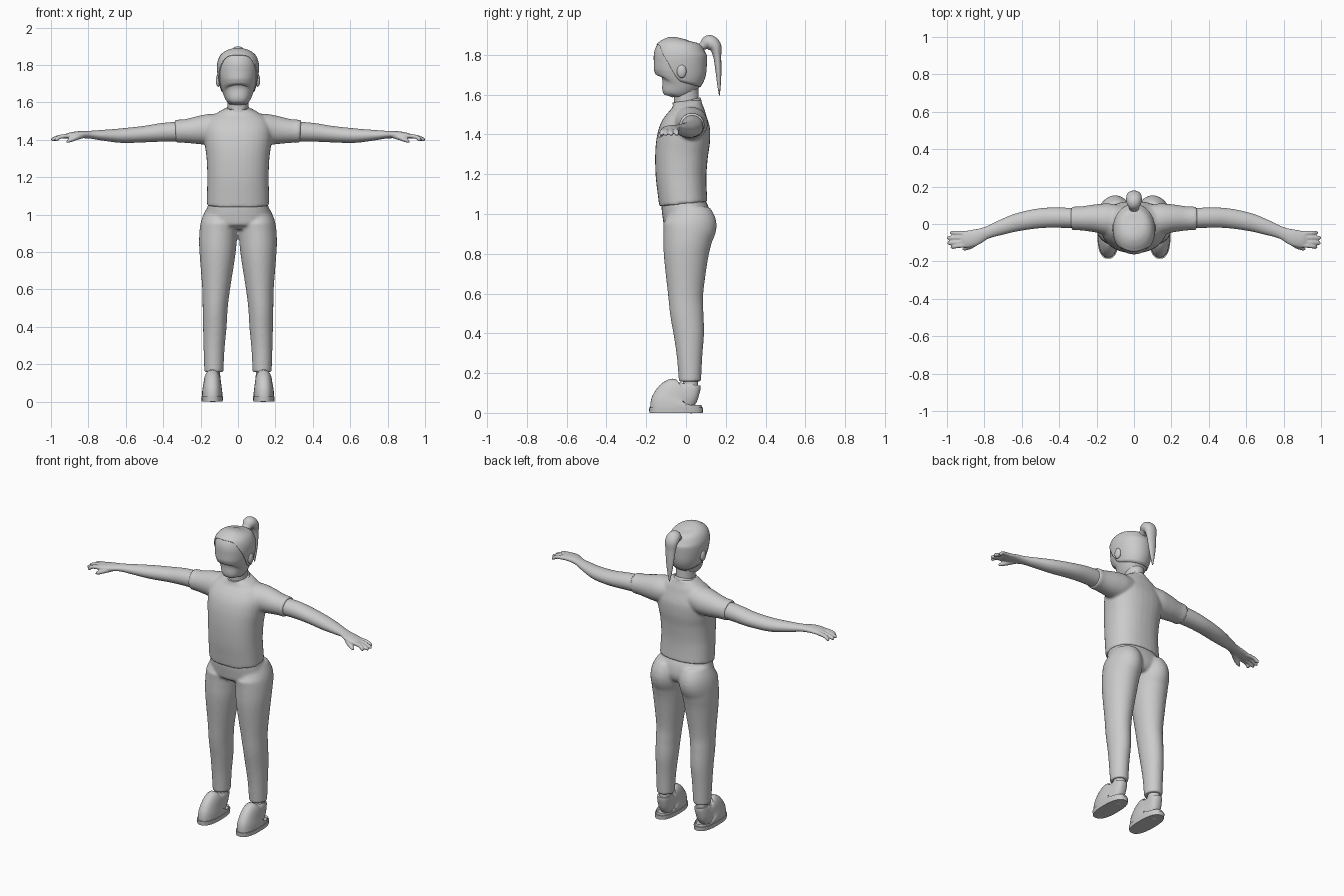
import bpy, bmesh, math
from mathutils import Vector

if "Cube" in bpy.data.objects:
    bpy.data.objects.remove(bpy.data.objects["Cube"], do_unlink=True)

grey = bpy.data.materials.new("plain grey")
grey.use_nodes = True
grey.diffuse_color = (0.6, 0.6, 0.6, 1)
grey.node_tree.nodes["Principled BSDF"].inputs["Base Color"].default_value = (0.6, 0.6, 0.6, 1)

X, Y = Vector((1, 0, 0)), Vector((0, 1, 0))


def spline(keys, t):
    """Smooth curve through tuples of (x, y, z, radius u, radius v)."""
    last = len(keys) - 1
    i = min(int(t), last - 1)
    f = t - i
    a, b, c, d = (keys[min(max(j, 0), last)] for j in range(i - 1, i + 3))
    return [0.5 * (2 * q + (r - p) * f + (2 * p - 5 * q + 4 * r - s) * f * f
                   + (3 * q - p - 3 * r + s) * f ** 3) for p, q, r, s in zip(a, b, c, d)]


def section(keys, t, u, angle, power=2.0, grow=0.0):
    """Point on the rounded cross-section at position t along the keys."""
    k = spline(keys, t)
    lo, hi = max(t - 0.05, 0), min(t + 0.05, len(keys) - 1)
    tangent = (Vector(spline(keys, hi)[:3]) - Vector(spline(keys, lo)[:3])).normalized()
    v = tangent.cross(u).normalized()
    w = v.cross(tangent)
    c, s = math.cos(angle), math.sin(angle)
    e = 2 / power
    return (Vector(k[:3]) + w * (abs(k[3]) + grow) * math.copysign(abs(c) ** e, c)
            + v * (abs(k[4]) + grow) * math.copysign(abs(s) ** e, s))


def loft(bm, keys, u=X, n=32, steps=5, power=2.0):
    rings = []
    for i in range((len(keys) - 1) * steps + 1):
        rings.append([bm.verts.new(section(keys, i / steps, u, math.tau * j / n, power))
                      for j in range(n)])
    for a, b in zip(rings, rings[1:]):
        for j in range(n):
            k = (j + 1) % n
            bm.faces.new((a[j], a[k], b[k], b[j]))
    bm.faces.new(rings[0])
    bm.faces.new(rings[-1])


def flip(keys, side):
    return [(k[0] * side,) + tuple(k[1:]) for k in keys]


def finish(name, bm, voxel=0, smooth=0):
    bmesh.ops.recalc_face_normals(bm, faces=bm.faces[:])
    mesh = bpy.data.meshes.new(name)
    bm.to_mesh(mesh)
    bm.free()
    mesh.materials.append(grey)
    obj = bpy.data.objects.new(name, mesh)
    bpy.context.collection.objects.link(obj)
    bpy.ops.object.select_all(action='DESELECT')
    obj.select_set(True)
    bpy.context.view_layer.objects.active = obj
    bpy.ops.object.shade_smooth_by_angle(angle=math.radians(45))
    if voxel:
        m = obj.modifiers.new("Blend", 'REMESH')
        m.mode, m.voxel_size, m.use_smooth_shade = 'VOXEL', voxel, True
        m = obj.modifiers.new("Soften", 'SMOOTH')
        m.factor, m.iterations = 0.5, smooth
    return obj


# Shirt: torso, sleeves and cuffs blended together
bm = bmesh.new()
loft(bm, [(0, -.013, 1.05, .168, .122), (0, -.02, 1.12, .166, .124), (0, -.025, 1.2, .164, .128),
          (0, -.022, 1.3, .168, .133), (0, -.012, 1.38, .178, .134), (0, 0, 1.45, .18, .122),
          (0, .008, 1.51, .155, .092), (0, .008, 1.545, .11, .075), (0, .006, 1.568, .068, .07)],
     power=2.3)
for side in (1, -1):
    loft(bm, flip([(.06, .015, 1.47, .08, .07), (.14, .025, 1.457, .085, .082),
                   (.2, .03, 1.452, .076, .077), (.27, .03, 1.447, .066, .065),
                   (.33, .03, 1.445, .06, .059)], side), Y)
    loft(bm, flip([(.305, .03, 1.446, .064, .063), (.335, .03, 1.445, .063, .061)], side), Y)
shirt = finish("shirt", bm, 0.008, 5)

# Side slits in the shirt hem
bm = bmesh.new()
bmesh.ops.create_cone(bm, cap_ends=True, segments=4, radius1=.03, radius2=.03, depth=.6)
for v in bm.verts:
    v.co = Vector((v.co.z, v.co.x - .005, v.co.y + 1.045))
cutter = finish("hem_slit_cutter", bm)
cutter.hide_render = True
cutter.hide_viewport = True
cut = shirt.modifiers.new("Hem slits", 'BOOLEAN')
cut.operation, cut.object = 'DIFFERENCE', cutter

# Trousers: hips and legs blended together
bm = bmesh.new()
loft(bm, [(0, -.012, 1.085, .154, .108), (0, -.01, 1.04, .164, .114), (0, .002, .99, .178, .12),
          (0, .008, .95, .17, .115), (0, .008, .92, .11, .085)], power=2.2)
for side in (1, -1):
    loft(bm, flip([(.088, .012, 1.02, .08, .105), (.1, .02, .95, .099, .134),
                   (.107, .008, .87, .101, .122), (.11, 0, .78, .095, .111),
                   (.117, -.002, .6, .074, .089), (.122, .004, .5, .067, .084),
                   (.124, .014, .4, .063, .077), (.128, .018, .28, .056, .064),
                   (.129, .02, .158, .051, .056)], side))
finish("trousers", bm, 0.008, 5)

# Bare arms with hands and fingers
FINGERS = [(-.05, .985, -.046), (-.073, 1.0, -.074), (-.095, .998, -.102), (-.113, .98, -.124)]
for side, label in ((1, "left"), (-1, "right")):
    bm = bmesh.new()
    loft(bm, flip([(.3, .03, 1.445, .054, .053), (.4, .034, 1.44, .054, .05),
                   (.5, .031, 1.43, .053, .044), (.62, .01, 1.422, .048, .039),
                   (.72, -.022, 1.424, .039, .029), (.79, -.048, 1.427, .033, .021),
                   (.85, -.072, 1.427, .044, .019), (.9, -.083, 1.422, .045, .016),
                   (.925, -.087, 1.418, .036, .011)], side), Y)
    for root, tip_x, tip_y in FINGERS:
        loft(bm, flip([(.89, root, 1.422, .012, .012),
                       (.95, (root + tip_y) / 2, 1.416, .0115, .0115),
                       (tip_x - .01, tip_y, 1.402, .0105, .0105),
                       (tip_x, tip_y, 1.399, .004, .004)], side), Y, n=12)
    loft(bm, flip([(.82, -.075, 1.424, .016, .014), (.86, -.11, 1.413, .016, .014),
                   (.9, -.13, 1.396, .012, .011), (.918, -.134, 1.387, .004, .004)], side), Y, n=12)
    finish(label + "_arm", bm, 0.005, 3)

# Neck and collar band
bm = bmesh.new()
loft(bm, [(0, .006, 1.5, .058, .063), (0, .002, 1.58, .055, .062), (0, -.004, 1.69, .06, .064)])
finish("neck", bm)
bm = bmesh.new()
loft(bm, [(0, .006, 1.55, .07, .073), (0, .006, 1.564, .068, .072), (0, .005, 1.57, .06, .066)])
finish("collar", bm)

# Head
HEAD = [(0, -.085, 1.592, .03, .02), (0, -.078, 1.61, .055, .05), (0, -.047, 1.65, .079, .099),
        (0, -.034, 1.7, .096, .126), (0, -.031, 1.76, .106, .131), (0, -.03, 1.81, .106, .129),
        (0, -.025, 1.85, .09, .107), (0, -.022, 1.873, .06, .072), (0, -.02, 1.882, .012, .015)]
bm = bmesh.new()
loft(bm, HEAD, n=48, power=2.1)
finish("head", bm)

# Hair cap: a shell over the head that ends at a curved hairline
bm = bmesh.new()
n, rows = 64, 24
grid = []
for j in range(n):
    angle = math.tau * j / n
    f = min(max((math.sin(angle) + .97) / 1.1, 0), 1)
    edge = 5.6 - 3.2 * f * f * (3 - 2 * f)
    grid.append([bm.verts.new(section(HEAD, edge + (8 - edge) * i / rows, X, angle, 2.1, .005))
                 for i in range(rows + 1)])
for j in range(n):
    a, b = grid[j], grid[(j + 1) % n]
    for i in range(rows):
        bm.faces.new((a[i], b[i], b[i + 1], a[i + 1]))
bm.faces.new([column[-1] for column in grid])
hair = finish("hair_cap", bm)
shell = hair.modifiers.new("Thickness", 'SOLIDIFY')
shell.thickness, shell.offset = .008, -1

# Ponytail: round bunch with a hanging tapered tail
bm = bmesh.new()
loft(bm, [(0, .06, 1.825, .02, .018), (0, .085, 1.845, .026, .022), (0, .115, 1.862, .04, .038),
          (0, .146, 1.842, .041, .032), (0, .157, 1.79, .033, .02), (0, .163, 1.72, .026, .015),
          (0, .166, 1.65, .015, .009), (0, .168, 1.595, .003, .002)], n=24)
finish("ponytail", bm)

# Ears
for side, label in ((1, "left"), (-1, "right")):
    bm = bmesh.new()
    bmesh.ops.create_uvsphere(bm, u_segments=20, v_segments=12, radius=1)
    for v in bm.verts:
        v.co = Vector((side * .105 + v.co.x * .014, -.022 + v.co.y * .024, 1.717 + v.co.z * .034))
    finish(label + "_ear", bm)

# Ankles and shoes
for side, label in ((1, "left"), (-1, "right")):
    bm = bmesh.new()
    loft(bm, flip([(.131, .025, .1, .034, .037), (.13, .022, .2, .036, .038)], side))
    finish(label + "_ankle", bm)

    bm = bmesh.new()
    loft(bm, flip([(.138, -.05, 0, .056, .134), (.138, -.05, .026, .058, .136)], side),
         steps=1, power=2.5)
    finish(label + "_sole", bm)

    bm = bmesh.new()
    loft(bm, flip([(.138, -.05, .02, .055, .13), (.138, -.05, .05, .054, .126),
                   (.137, -.037, .078, .048, .108), (.135, 0, .1, .043, .075),
                   (.133, .022, .125, .04, .053), (.132, .026, .142, .037, .046)], side), power=2.4)
    finish(label + "_shoe", bm)

    # Laces across the instep
    bm = bmesh.new()
    for y, z in ((-.108, .09), (-.074, .104), (-.044, .118)):
        loft(bm, flip([(.11, y + .014, z - .004, .004, .004), (.135, y, z, .005, .005),
                       (.16, y + .014, z - .004, .004, .004)], side), Y, n=8)
    finish(label + "_laces", bm)
